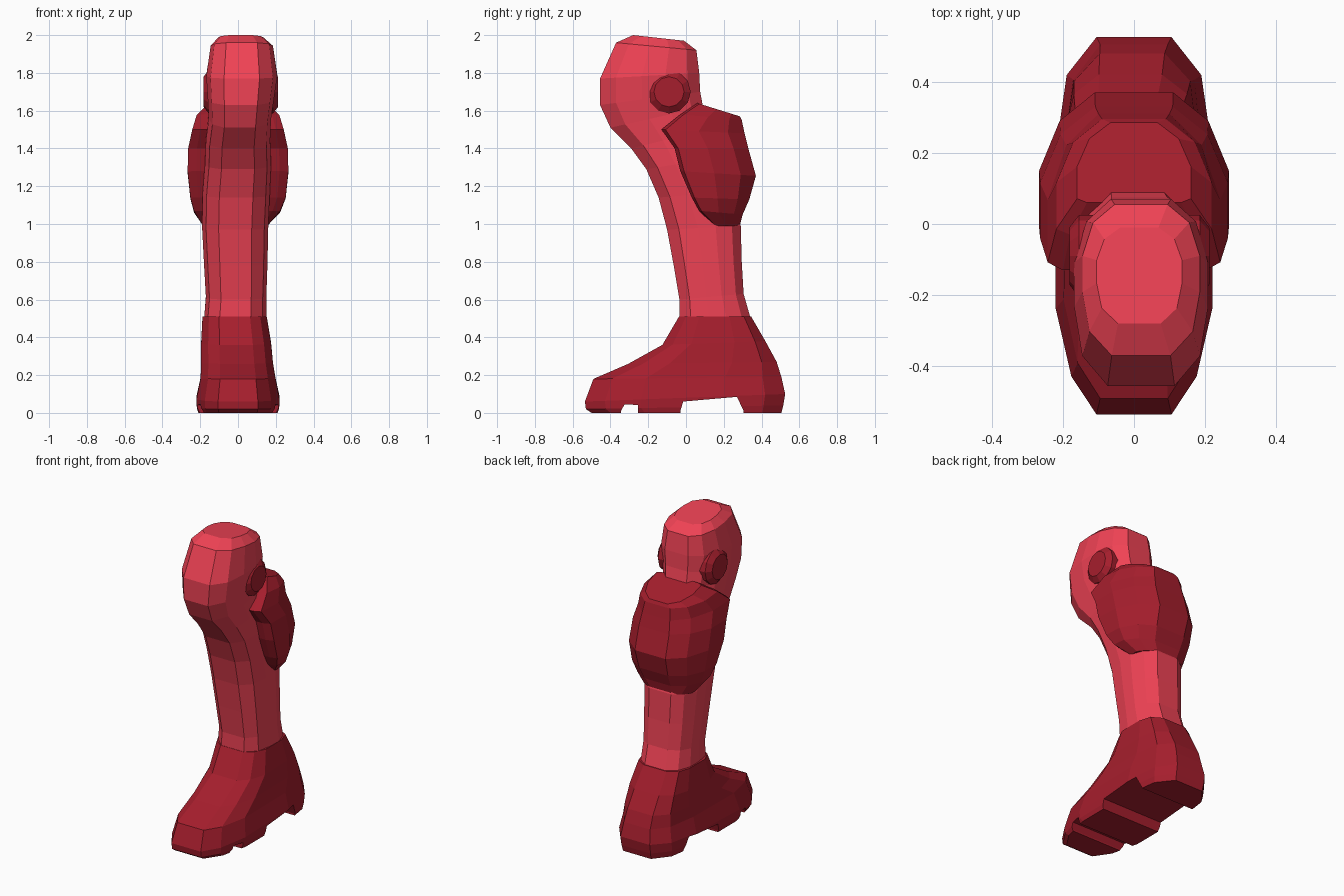
import bpy, bmesh, math
from mathutils import Vector, Matrix

if "Cube" in bpy.data.objects:
    bpy.data.objects.remove(bpy.data.objects["Cube"])


def material(name, rgb):
    m = bpy.data.materials.new(name)
    m.diffuse_color = (*rgb, 1)
    m.use_nodes = True
    m.node_tree.nodes["Principled BSDF"].inputs["Base Color"].default_value = m.diffuse_color
    return m


LIGHT = material("light_red", (0.87, 0.055, 0.09))
DARK = material("dark_red", (0.38, 0.013, 0.026))


def finish(name, bm, mat=None):
    bmesh.ops.recalc_face_normals(bm, faces=bm.faces)
    me = bpy.data.meshes.new(name)
    bm.to_mesh(me)
    bm.free()
    ob = bpy.data.objects.new(name, me)
    bpy.context.collection.objects.link(ob)
    if mat:
        me.materials.append(mat)
    return ob


def loft(name, half, sections, mat):
    """half: (x fraction, front-to-back fraction); sections: front y,z, back y,z, centre x, half width."""
    ring_shape = half + [(-x, t) for x, t in reversed(half)]
    bm = bmesh.new()
    rings = []
    for fy, fz, by, bz, cx, hw in sections:
        rings.append([bm.verts.new((cx + x * hw, fy + (by - fy) * t, fz + (bz - fz) * t))
                      for x, t in ring_shape])
    n = len(ring_shape)
    for a, b in zip(rings, rings[1:]):
        for i in range(n):
            j = (i + 1) % n
            bm.faces.new((a[i], a[j], b[j], b[i]))
    bm.faces.new(rings[0])
    bm.faces.new(rings[-1])
    return finish(name, bm, mat)


def prism(name, pts):
    bm = bmesh.new()
    f = bm.faces.new([bm.verts.new((-0.5, y, z)) for y, z in pts])
    ext = bmesh.ops.extrude_face_region(bm, geom=[f])["geom"]
    bmesh.ops.translate(bm, vec=(1, 0, 0), verts=[v for v in ext if isinstance(v, bmesh.types.BMVert)])
    return finish(name, bm)


# shin with the rounded knee head
loft("shin", [(0.5, 0), (0.88, 0.16), (1, 0.42), (1, 0.66), (0.82, 0.88), (0.45, 1)], [
    (-0.28, 2.00, -0.01, 1.97, 0.015, 0.12),
    (-0.37, 1.96, 0.055, 1.92, 0.02, 0.165),
    (-0.455, 1.77, 0.07, 1.80, 0.02, 0.188),
    (-0.455, 1.63, 0.075, 1.70, 0.015, 0.175),
    (-0.40, 1.51, 0.09, 1.62, 0.01, 0.165),
    (-0.29, 1.40, 0.11, 1.50, 0.0, 0.17),
    (-0.21, 1.29, 0.16, 1.35, 0.0, 0.175),
    (-0.145, 1.14, 0.23, 1.17, -0.01, 0.178),
    (-0.10, 0.97, 0.29, 0.99, -0.015, 0.175),
    (-0.065, 0.78, 0.295, 0.80, -0.012, 0.168),
    (-0.035, 0.60, 0.305, 0.63, -0.01, 0.16),
    (-0.035, 0.49, 0.345, 0.49, -0.015, 0.165)], LIGHT)

# calf guard
loft("calf", [(0.8, 0), (0.97, 0.05), (0.97, 0.45), (0.76, 0.8), (0.4, 1)], [
    (0.06, 1.64, 0.285, 1.57, 0.0, 0.165),
    (-0.03, 1.58, 0.295, 1.55, 0.0, 0.225),
    (-0.13, 1.50, 0.31, 1.48, 0.0, 0.25),
    (-0.06, 1.40, 0.33, 1.40, 0.0, 0.272),
    (-0.03, 1.28, 0.37, 1.255, 0.0, 0.275),
    (0.03, 1.14, 0.335, 1.13, 0.0, 0.26),
    (0.07, 1.07, 0.30, 1.05, -0.005, 0.235),
    (0.15, 0.99, 0.285, 0.99, -0.015, 0.175)], DARK)

# boot
boot = loft("boot", [(0.48, 0), (0.8, 0.1), (1, 0.28), (1, 0.7), (0.86, 0.9), (0.48, 1)], [
    (-0.037, 0.51, 0.345, 0.51, -0.018, 0.17),
    (-0.125, 0.36, 0.42, 0.38, -0.01, 0.185),
    (-0.305, 0.26, 0.48, 0.27, -0.005, 0.19),
    (-0.49, 0.18, 0.505, 0.19, 0.0, 0.198),
    (-0.535, 0.06, 0.525, 0.10, 0.0, 0.22),
    (-0.53, 0.02, 0.515, 0.04, 0.0, 0.218),
    (-0.50, 0.0, 0.505, 0.0, 0.0, 0.21)], DARK)

# sole cut-outs: arch ahead of the heel and toe groove
for pts in ([(-0.03, -0.1), (-0.03, 0.01), (-0.015, 0.06), (0.27, 0.085), (0.305, 0.01), (0.305, -0.1)],
            [(-0.345, -0.1), (-0.345, 0.01), (-0.325, 0.045), (-0.255, 0.042), (-0.25, -0.1)]):
    cutter = prism("sole_cutter", pts)
    cutter.hide_render = True
    mod = boot.modifiers.new("cut", "BOOLEAN")
    mod.operation = "DIFFERENCE"
    mod.solver = "EXACT"
    mod.object = cutter
    bpy.context.view_layer.objects.active = boot
    bpy.ops.object.modifier_apply(modifier=mod.name)
    bpy.data.objects.remove(cutter)

# knee pivot discs
for side, name in ((1, "knee_disc_right"), (-1, "knee_disc_left")):
    bm = bmesh.new()
    rot = Matrix.Rotation(side * math.pi / 2, 4, "Y")
    base = Matrix.Translation((0.015, -0.09, 1.70))
    bmesh.ops.create_cone(bm, cap_ends=True, segments=12, radius1=0.115, radius2=0.115, depth=0.12,
                          matrix=base @ Matrix.Translation((side * 0.11, 0, 0)) @ rot)
    bmesh.ops.create_cone(bm, cap_ends=True, segments=12, radius1=0.115, radius2=0.08, depth=0.027,
                          matrix=base @ Matrix.Translation((side * 0.1835, 0, 0)) @ rot)
    bmesh.ops.remove_doubles(bm, verts=bm.verts, dist=0.0005)
    finish(name, bm, DARK)
